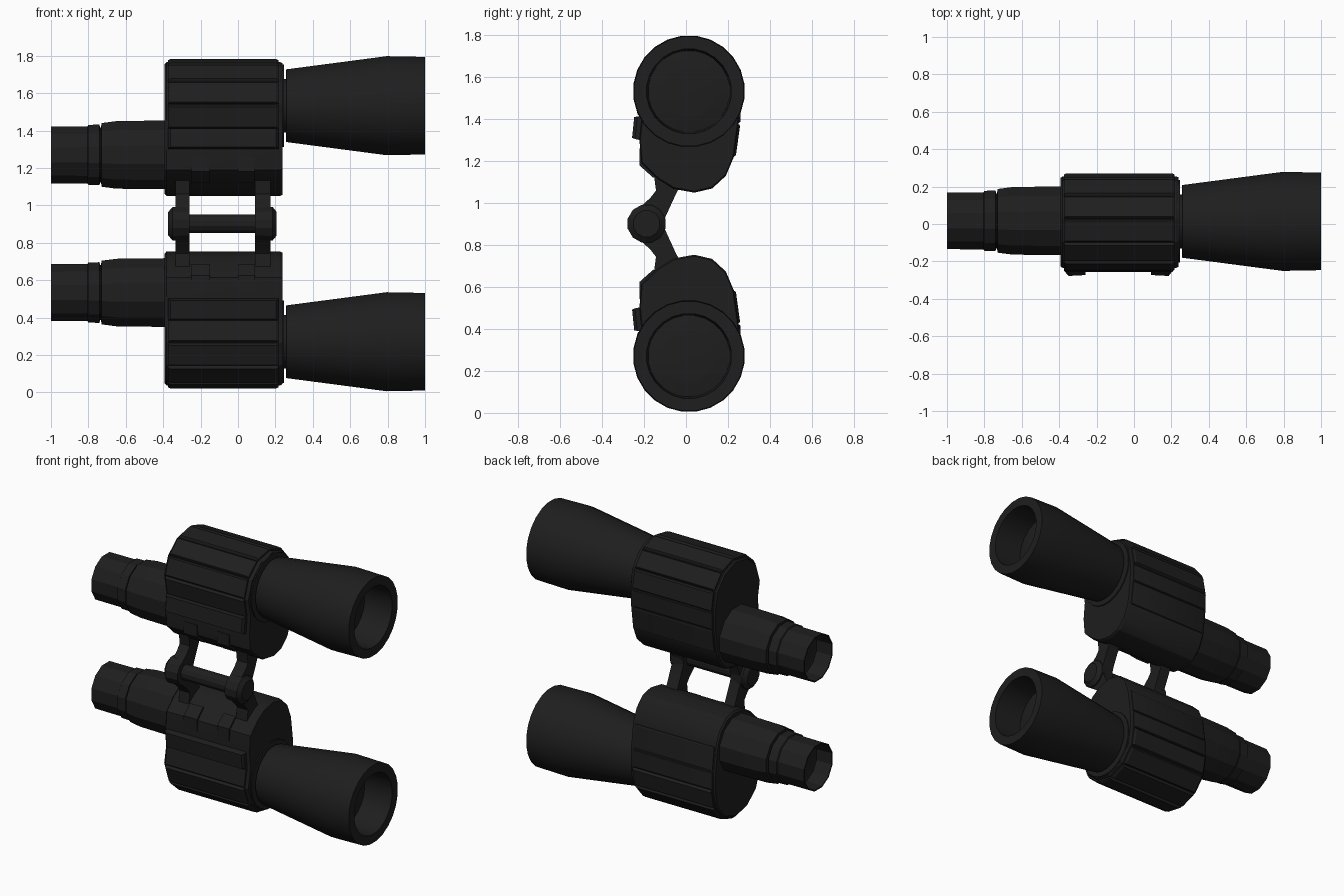
import bpy, bmesh, math
from mathutils import Vector

if "Cube" in bpy.data.objects:
    bpy.data.objects.remove(bpy.data.objects["Cube"])

CZ = 0.902                      # mirror plane between the two halves

black = bpy.data.materials.new("matte black")
black.diffuse_color = (0.013, 0.013, 0.013, 1)
black.use_nodes = True
black.node_tree.nodes["Principled BSDF"].inputs["Base Color"].default_value = black.diffuse_color


def finish(name, bm, angle=25):
    bmesh.ops.recalc_face_normals(bm, faces=bm.faces)
    me = bpy.data.meshes.new(name)
    bm.to_mesh(me)
    bm.free()
    me.materials.append(black)
    for p in me.polygons:
        p.use_smooth = True
    me.set_sharp_from_angle(angle=math.radians(angle))
    ob = bpy.data.objects.new(name, me)
    bpy.context.collection.objects.link(ob)
    return ob


def mir(z, s):
    return CZ + s * (z - CZ)


def loft(bm, rings):
    """Skin a list of equal-length point rings and cap both ends."""
    vs = [[bm.verts.new(p) for p in r] for r in rings]
    n = len(vs[0])
    for a, b in zip(vs, vs[1:]):
        for i in range(n):
            bm.faces.new((a[i], a[(i + 1) % n], b[(i + 1) % n], b[i]))
    bm.faces.new(vs[0])
    bm.faces.new(vs[-1])


def lathe(name, profile, cy, cz, n, angle=25):
    """Revolve (x, radius) pairs about an axis parallel to x."""
    bm = bmesh.new()
    loft(bm, [[(x, cy + r * math.cos(2 * math.pi * (i + .5) / n),
                cz + r * math.sin(2 * math.pi * (i + .5) / n)) for i in range(n)]
              for x, r in profile])
    return finish(name, bm, angle)


def prism(bm, pts, x0, x1, s):
    loft(bm, [[(x, y, mir(z, s)) for y, z in pts] for x in (x0, x1)])


# Housing cross-section: big round part, then the smaller prism lobe
BY, BZ, BR = 0.01, 1.522, 0.245
outline = [(BY + BR * math.cos(math.radians(a)), BZ + BR * math.sin(math.radians(a)))
           for a in range(-4, 207, 30)]
n_round = len(outline)
outline += [(-0.222, 1.30), (-0.213, 1.19), (-0.135, 1.115), (-0.06, 1.068),
            (0.04, 1.05), (0.125, 1.07), (0.19, 1.13), (0.228, 1.22), (0.25, 1.38)]
MID = Vector((0.01, 1.42))


def shrink(k):
    return [tuple(MID + (Vector(p) - MID) * k) for p in outline]


for s, side in ((1, "upper"), (-1, "lower")):
    # Prism housing with chamfered end flanges
    bm = bmesh.new()
    loft(bm, [[(x, y, mir(z, s)) for y, z in shrink(k)]
              for x, k in ((-0.392, 0.97), (-0.382, 1), (0.225, 1), (0.238, 0.98))])
    finish(side + "_housing", bm)

    # Raised grip pads on the round facets and down the back of the lobe
    bm = bmesh.new()
    n = len(outline)
    for i in list(range(n_round)) + [n - 2, n - 1]:
        a, b = Vector(outline[i]), Vector(outline[(i + 1) % n])
        t = b - a
        nrm = Vector((t.y, -t.x)).normalized()
        h = 0.036 if i == n_round - 1 else 0.018 if i < n_round else 0.009
        rings = []
        for off, ins, dx in ((-0.01, 0.0, 0), (h * .6, 0.03, 0), (h, 0.07, 0.012)):
            p = a + t * ins + nrm * off
            q = b - t * ins + nrm * off
            x0, x1 = -0.374 + dx, 0.216 - dx
            rings.append([(x0, p.x, mir(p.y, s)), (x1, p.x, mir(p.y, s)),
                          (x1, q.x, mir(q.y, s)), (x0, q.x, mir(q.y, s))])
        loft(bm, rings)
    finish(side + "_grip_pads", bm)

    # Lugs on the front of the lobe, beside the arms
    bm = bmesh.new()
    for x0, x1 in ((-0.25, -0.15), (0.0, 0.09)):
        prism(bm, [(-0.222, 1.26), (-0.222, 1.18), (-0.155, 1.12), (-0.1, 1.2), (-0.1, 1.26)],
              x0, x1, s)
    finish(side + "_lugs", bm)

    # Collar, neck and flared objective barrel with recessed lens
    lathe(side + "_objective",
          [(0.22, 0.225), (0.245, 0.222), (0.246, 0.145), (0.256, 0.145), (0.258, 0.196),
           (0.795, 0.267), (1.0, 0.263), (1.0, 0.203),
           (0.80, 0.195), (0.81, 0.135), (0.812, 0.12)], 0.014, mir(1.533, s), 24)

    # Stepped eyepiece with open cup
    lathe(side + "_eyepiece",
          [(-0.88, 0.10), (-0.89, 0.142), (-1.0, 0.148), (-1.0, 0.157), (-0.805, 0.158),
           (-0.80, 0.166), (-0.74, 0.168), (-0.738, 0.152), (-0.732, 0.152), (-0.73, 0.176),
           (-0.65, 0.187), (-0.50, 0.189), (-0.38, 0.190)],
          0.017, mir(1.27, s), 12)

    # Two hinge arms reaching onto the housing
    bm = bmesh.new()
    for x0, x1 in ((-0.335, -0.26), (0.092, 0.175)):
        prism(bm, [(-0.235, 0.90), (-0.22, 0.98), (-0.17, 1.025), (-0.143, 1.06),
                   (-0.153, 1.135), (-0.07, 1.15), (-0.02, 1.09), (-0.045, 1.05),
                   (-0.10, 0.93), (-0.105, 0.90)], x0, x1, s)
    finish(side + "_hinge_arms", bm)

# Hinge: rod, two knuckles and end knobs in a single turned piece
lathe("hinge_shaft",
      [(-0.373, 0.065), (-0.35, 0.093), (-0.26, 0.088), (-0.26, 0.052), (0.092, 0.052),
       (0.092, 0.088), (0.185, 0.093), (0.207, 0.065)], -0.188, CZ, 12)
